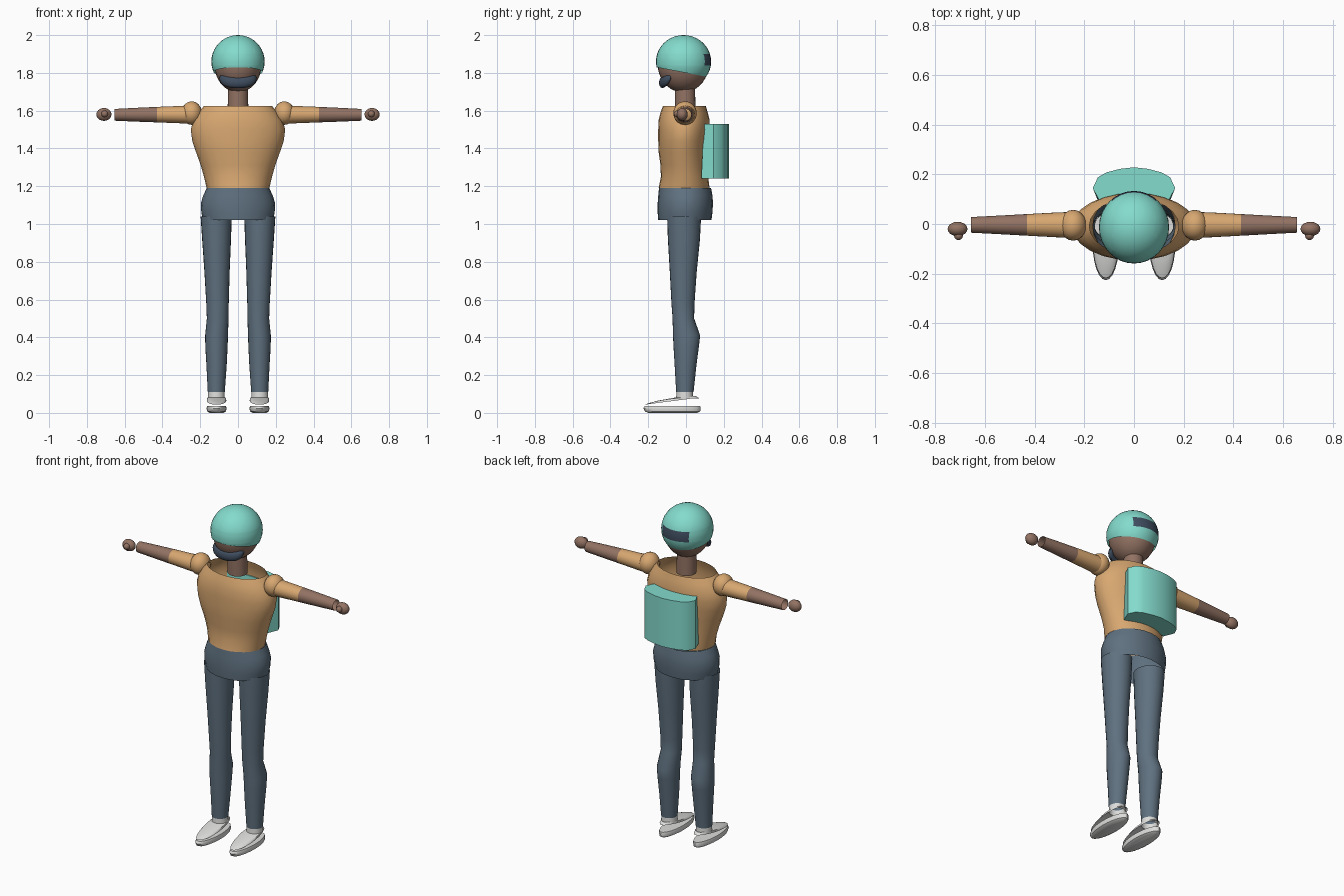
import bpy, bmesh, math
from mathutils import Vector

if "Cube" in bpy.data.objects:
    bpy.data.objects.remove(bpy.data.objects["Cube"])


def mat(name, c):
    m = bpy.data.materials.new(name)
    m.diffuse_color = (*c, 1)
    m.use_nodes = True
    m.node_tree.nodes["Principled BSDF"].inputs["Base Color"].default_value = m.diffuse_color
    return m


TEAL = mat("teal", (0.23, 0.71, 0.61))
TAN = mat("tan", (0.69, 0.39, 0.165))
SKIN = mat("brown skin", (0.29, 0.17, 0.125))
SLATE = mat("slate", (0.115, 0.165, 0.215))
DARK = mat("dark slate", (0.05, 0.075, 0.115))
WHITE = mat("off white", (0.72, 0.72, 0.71))


def finish(name, bm, mats, mirror=False, angle=40):
    bmesh.ops.recalc_face_normals(bm, faces=bm.faces)
    me = bpy.data.meshes.new(name)
    bm.to_mesh(me)
    bm.free()
    for m in mats:
        me.materials.append(m)
    ob = bpy.data.objects.new(name, me)
    bpy.context.collection.objects.link(ob)
    bpy.context.view_layer.objects.active = ob
    ob.select_set(True)
    bpy.ops.object.shade_smooth_by_angle(angle=math.radians(angle))
    ob.select_set(False)
    if mirror:
        ob.modifiers.new("mirror", "MIRROR").use_mirror_merge = False
    return ob


def skin_rings(bm, rings, caps=False):
    """Bridge a list of point rings; returns the faces of each band."""
    vs = [[bm.verts.new(p) for p in r] for r in rings]
    n = len(vs[0])
    bands = [[bm.faces.new((a[i], a[(i + 1) % n], b[(i + 1) % n], b[i]))
              for i in range(n)] for a, b in zip(vs, vs[1:])]
    if caps:
        bm.faces.new(vs[0])
        bm.faces.new(vs[-1])
    return bands


def oval(h, a0, a1, b0, b1, along="z", n=24, tilt=None):
    """Elliptical ring filling the given bounds, at position h on the axis."""
    pts = []
    for i in range(n):
        t = 2 * math.pi * i / n
        a = (a0 + a1) / 2 + (a1 - a0) / 2 * math.cos(t)
        b = (b0 + b1) / 2 + (b1 - b0) / 2 * math.sin(t)
        pts.append((a, b, tilt(b) if tilt else h) if along == "z" else (h, a, b))
    return pts


def loft(name, rows, mats, along="z", mirror=False, caps=False, split=None):
    bm = bmesh.new()
    bands = skin_rings(bm, [oval(*r, along=along) for r in rows], caps)
    if split is not None:
        for band in bands[split:]:
            for f in band:
                f.material_index = 1
    return finish(name, bm, mats, mirror)


def ball_mesh(c, r, u=28, v=18):
    bm = bmesh.new()
    bmesh.ops.create_uvsphere(bm, u_segments=u, v_segments=v, radius=1)
    for p in bm.verts:
        p.co = Vector([c[i] + r[i] * p.co[i] for i in range(3)])
    return bm


# head and neck
finish("head", ball_mesh((0, -0.015, 1.845), (0.125, 0.135, 0.148)), [SKIN])
loft("neck", [(1.60, -0.055, 0.055, -0.058, 0.05), (1.74, -0.052, 0.052, -0.06, 0.048)], [SKIN])

# helmet: dome trimmed by a tilted plane, with a dark patch at the back
bm = ball_mesh((0, -0.013, 1.86), (0.141, 0.146, 0.14), 32, 20)


def slice_at(co, no, clear=False):
    bmesh.ops.bisect_plane(bm, geom=bm.verts[:] + bm.edges[:] + bm.faces[:],
                           plane_co=co, plane_no=no, clear_inner=clear)


slice_at((0, 0, 1.80), (0, 0.19, 1), True)
for co, no in (((0, 0, 1.84), (0, 0, 1)), ((0, 0, 1.90), (0, 0, 1)),
               ((0.088, 0, 0), (1, 0, 0)), ((-0.088, 0, 0), (1, 0, 0))):
    slice_at(co, no)
for f in bm.faces:
    c = f.calc_center_median()
    if c.y > 0 and abs(c.x) < 0.088 and 1.84 < c.z < 1.90:
        f.material_index = 1
finish("helmet", bm, [TEAL, DARK])

# curved mouth guard wrapping the lower face
bm = bmesh.new()
rings = []
for i in range(17):
    s = -1 + i / 8
    k = (1 - abs(s) ** 4) ** 0.5 if abs(s) < 1 else 0.35
    c = Vector((0.092 * math.sin(s * 1.45), -0.075 - 0.05 * math.cos(s * 1.45),
                1.748 + 0.027 * s * s))
    out = Vector((math.sin(s * 1.2), -math.cos(s * 1.2), 0))
    rings.append([c + out * 0.018 * k * math.cos(t) + Vector((0, 0, 0.029 * k * math.sin(t)))
                  for t in [2 * math.pi * j / 12 for j in range(12)]])
skin_rings(bm, rings, True)
finish("mouth_guard", bm, [DARK])

# shirt body, open at the collar
loft("shirt", [
    (1.19, -0.166, 0.166, -0.145, 0.125), (1.25, -0.18, 0.18, -0.133, 0.117),
    (1.31, -0.197, 0.197, -0.135, 0.113), (1.38, -0.222, 0.222, -0.145, 0.115),
    (1.44, -0.242, 0.242, -0.147, 0.12), (1.50, -0.25, 0.25, -0.147, 0.125),
    (1.55, -0.236, 0.236, -0.145, 0.125), (1.59, -0.21, 0.21, -0.135, 0.115),
    (1.625, -0.18, 0.18, -0.122, 0.105)], [TAN])

# hips, open underneath
loft("hips", [
    (1.02, -0.185, 0.185, -0.147, 0.135), (1.06, -0.194, 0.194, -0.15, 0.14),
    (1.11, -0.197, 0.197, -0.15, 0.143), (1.15, -0.184, 0.184, -0.147, 0.14),
    (1.19, -0.166, 0.166, -0.143, 0.133)], [SLATE])

# trouser legs
loft("trouser_leg", [
    (0.11, 0.07, 0.16, -0.052, 0.04), (0.25, 0.06, 0.167, -0.06, 0.055),
    (0.35, 0.055, 0.173, -0.066, 0.068), (0.41, 0.053, 0.174, -0.069, 0.075),
    (0.50, 0.05, 0.165, -0.071, 0.043), (0.58, 0.049, 0.168, -0.077, 0.045),
    (0.75, 0.044, 0.178, -0.086, 0.057), (0.92, 0.037, 0.19, -0.096, 0.074),
    (1.04, 0.033, 0.198, -0.10, 0.08)], [SLATE], mirror=True)

# shoes: ankle flaring into a sloped upper, above a flat sole
bm = bmesh.new()
slope = lambda b: 0.072 + 0.13 * min(b, 0.04)
skin_rings(bm, [
    oval(0.115, 0.072, 0.158, -0.05, 0.036),
    oval(0.082, 0.07, 0.16, -0.052, 0.038),
    oval(0, 0.064, 0.163, -0.15, 0.05, tilt=lambda b: slope(b) + 0.012),
    oval(0, 0.062, 0.165, -0.205, 0.065, tilt=lambda b: slope(b) + 0.004),
    oval(0, 0.062, 0.165, -0.218, 0.07, tilt=slope)])
finish("shoe_upper", bm, [WHITE], True)
loft("shoe_sole", [
    (0.0, 0.078, 0.15, -0.20, 0.06), (0.008, 0.064, 0.163, -0.218, 0.075),
    (0.024, 0.06, 0.167, -0.226, 0.078), (0.037, 0.064, 0.163, -0.218, 0.075)],
    [WHITE], mirror=True, caps=True)

# arms: shoulder ball, sleeve and forearm, hand and thumb
finish("shoulder", ball_mesh((0.245, -0.005, 1.587), (0.054, 0.062, 0.062), 20, 14), [TAN], True)
loft("arm", [
    (0.24, -0.055, 0.048, 1.53, 1.63), (0.30, -0.054, 0.047, 1.533, 1.625),
    (0.43, -0.047, 0.04, 1.538, 1.62), (0.54, -0.041, 0.034, 1.542, 1.615),
    (0.655, -0.035, 0.028, 1.547, 1.609)], [TAN, SKIN], along="x", mirror=True, split=2)
finish("hand", ball_mesh((0.71, -0.02, 1.58), (0.04, 0.029, 0.034), 16, 12), [SKIN], True)
finish("thumb", ball_mesh((0.706, -0.047, 1.583), (0.018, 0.018, 0.018), 12, 8), [SKIN], True)

# backpack: crescent profile, with the inner face leaning towards the back
half = [(0.0, 0.228), (0.055, 0.222), (0.11, 0.208), (0.145, 0.188), (0.166, 0.145), (0.14, 0.095)]
prof = half + [(0.07, 0.115)] + [(0, 0.12)] + [(-0.07, 0.115)] + [(-x, y) for x, y in half[:0:-1]]
bm = bmesh.new()
skin_rings(bm, [[(x, y - (lean if y < 0.13 else 0), z) for x, y in prof]
                for z, lean in ((1.24, 0.014), (1.385, 0.007), (1.53, 0.0))], True)
finish("backpack", bm, [TEAL], angle=45)
